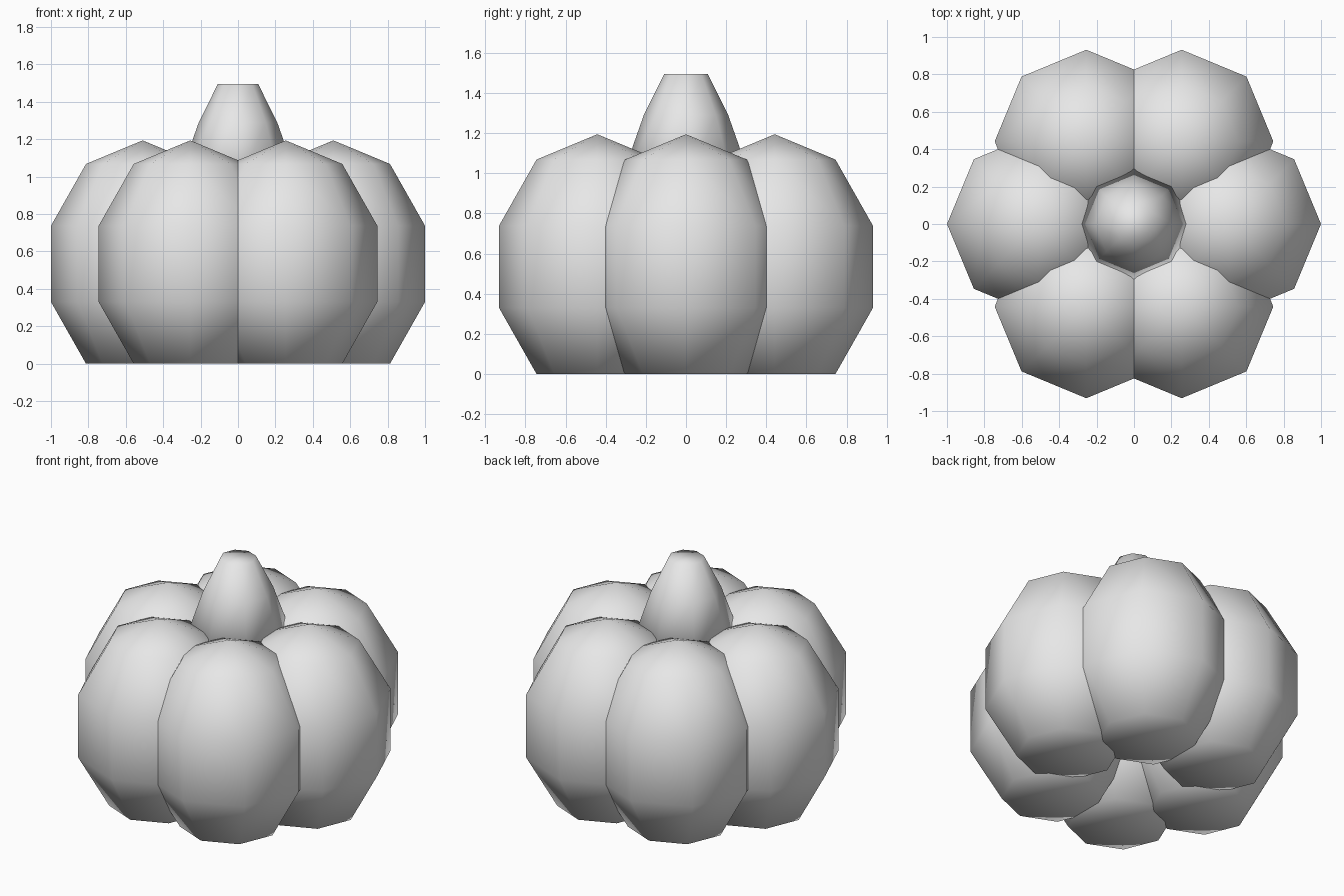
import bpy
import bmesh
from math import cos, sin, radians

cube = bpy.data.objects.get("Cube")
if cube:
    bpy.data.objects.remove(cube, do_unlink=True)

grey = bpy.data.materials.new("light_grey")
grey.use_nodes = True
grey.diffuse_color = (0.8, 0.8, 0.8, 1)
grey.node_tree.nodes["Principled BSDF"].inputs["Base Color"].default_value = (0.8, 0.8, 0.8, 1)


def add_object(name, bm, location):
    """Turn a bmesh into a smooth shaded object."""
    mesh = bpy.data.meshes.new(name)
    bmesh.ops.recalc_face_normals(bm, faces=bm.faces)
    for face in bm.faces:
        face.smooth = True
    bm.to_mesh(mesh)
    bm.free()
    mesh.materials.append(grey)
    obj = bpy.data.objects.new(name, mesh)
    obj.location = location
    bpy.context.collection.objects.link(obj)
    return obj


# Six coarse egg-shaped lobes with flattened undersides
HEIGHT, WIDTH, CENTRE = 0.66, 0.515, 0.534
for i in range(6):
    bm = bmesh.new()
    bmesh.ops.create_uvsphere(bm, u_segments=8, v_segments=5, radius=1)
    bmesh.ops.scale(bm, vec=(WIDTH, WIDTH, HEIGHT), verts=bm.verts)
    for v in bm.verts:
        v.co.z = max(v.co.z, -CENTRE)
    a = radians(60 * i)
    add_object(f"lobe_{i + 1}", bm, (0.51 * cos(a), 0.51 * sin(a), CENTRE))

# Eight-sided flared stem
profile = [(0.33, 0.95), (0.21, 1.29), (0.108, 1.495)]
bm = bmesh.new()
rings = [[bm.verts.new((r * cos(radians(45 * k)), r * sin(radians(45 * k)), z))
          for k in range(8)] for r, z in profile]
for low, high in zip(rings, rings[1:]):
    for k in range(8):
        n = (k + 1) % 8
        bm.faces.new((low[k], low[n], high[n], high[k]))
bm.faces.new(rings[0])
bm.faces.new(rings[-1])
add_object("stem", bm, (0, 0, 0))
